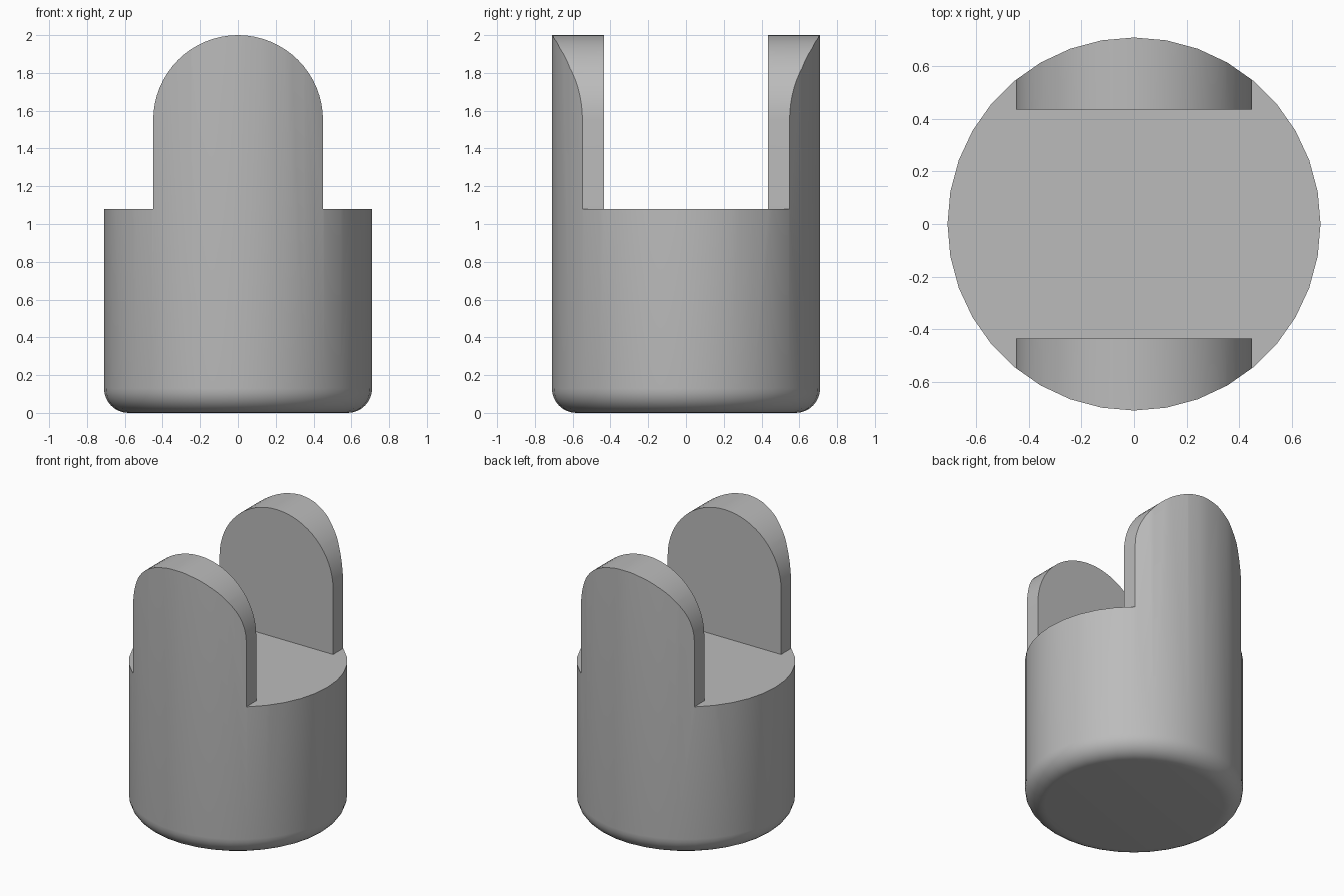
import bpy, bmesh, math

RADIUS, HEIGHT, FLOOR = 0.71, 2.0, 1.08
FILLET, HALF_W, INNER_Y = 0.13, 0.45, 0.435
SEGMENTS = 36

cube = bpy.data.objects.get("Cube")
if cube:
    bpy.data.objects.remove(cube, do_unlink=True)

grey = bpy.data.materials.new("plain_grey")
grey.use_nodes = True
colour = (0.5, 0.5, 0.5, 1)
grey.diffuse_color = colour
grey.node_tree.nodes["Principled BSDF"].inputs["Base Color"].default_value = colour


def make_object(name, bm):
    bmesh.ops.recalc_face_normals(bm, faces=bm.faces[:])
    mesh = bpy.data.meshes.new(name)
    bm.to_mesh(mesh)
    bm.free()
    mesh.materials.append(grey)
    obj = bpy.data.objects.new(name, mesh)
    bpy.context.collection.objects.link(obj)
    return obj


def prism(name, outline, depth):
    """Extrude an x-z outline along y, centred on y = 0."""
    bm = bmesh.new()
    face = bm.faces.new([bm.verts.new((x, -depth, z)) for x, z in outline])
    side = bmesh.ops.extrude_face_region(bm, geom=[face])["geom"]
    verts = [v for v in side if isinstance(v, bmesh.types.BMVert)]
    bmesh.ops.translate(bm, verts=verts, vec=(0, 2 * depth, 0))
    return make_object(name, bm)


# Round body with a rounded bottom rim, stacked ring by ring
rings = []
for i in range(9):
    a = math.pi / 2 * i / 8
    rings.append((RADIUS - FILLET * (1 - math.sin(a)), FILLET * (1 - math.cos(a))))
rings.append((RADIUS, HEIGHT + 0.1))
bm = bmesh.new()
loops = []
for r, z in rings:
    angles = [math.tau * k / SEGMENTS for k in range(SEGMENTS)]
    loops.append([bm.verts.new((r * math.cos(a), r * math.sin(a), z)) for a in angles])
for low, high in zip(loops, loops[1:]):
    for k in range(SEGMENTS):
        n = (k + 1) % SEGMENTS
        bm.faces.new((low[k], low[n], high[n], high[k]))
bm.faces.new(loops[0])
bm.faces.new(loops[-1])
body = make_object("forked_body", bm)

# Stepped outline: wide base below, round-topped lugs above
outline = [(-1, -1), (1, -1), (1, FLOOR), (HALF_W, FLOOR)]
for i in range(33):
    a = math.pi * i / 32
    outline.append((HALF_W * math.cos(a), HEIGHT - HALF_W + HALF_W * math.sin(a)))
outline += [(-HALF_W, FLOOR), (-1, FLOOR)]
silhouette = prism("lug_silhouette_cutter", outline, 1)

# Slot between the lugs
slot = prism("slot_cutter", [(-1, FLOOR), (1, FLOOR), (1, 3), (-1, 3)], INNER_Y)

for cutter, operation in ((silhouette, 'INTERSECT'), (slot, 'DIFFERENCE')):
    cutter.hide_render = True
    mod = body.modifiers.new(cutter.name, 'BOOLEAN')
    mod.operation = operation
    mod.solver = 'EXACT'
    mod.object = cutter
    bpy.ops.object.select_all(action='DESELECT')
    bpy.context.view_layer.objects.active = body
    body.select_set(True)
    bpy.ops.object.modifier_apply(modifier=mod.name)
    bpy.data.objects.remove(cutter, do_unlink=True)

bpy.ops.object.shade_smooth_by_angle(angle=math.radians(30))
